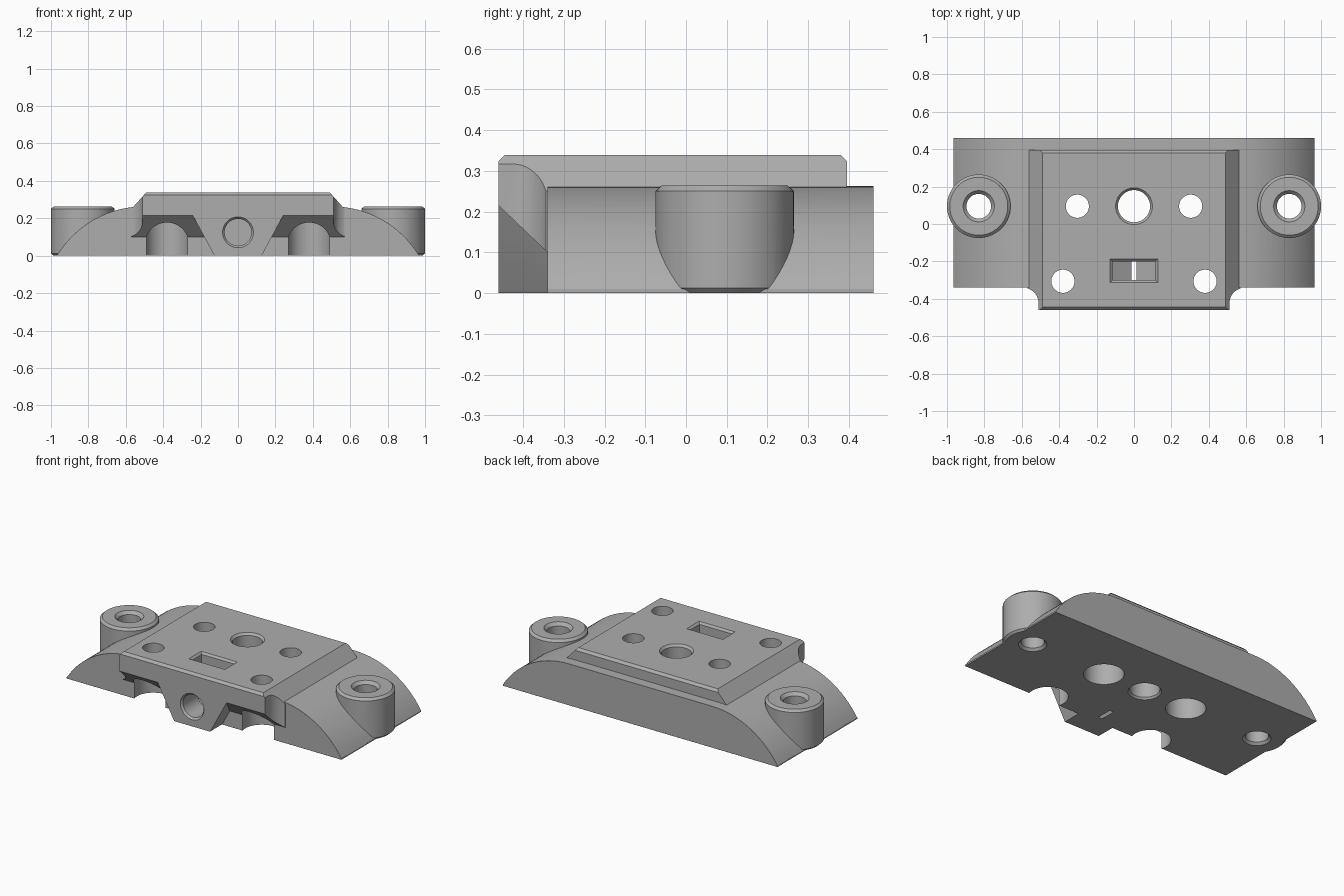
import bpy
import bmesh
from math import sin, cos, pi, radians, sqrt

if "Cube" in bpy.data.objects:
    bpy.data.objects.remove(bpy.data.objects["Cube"])

GREY = (0.42, 0.42, 0.42, 1)
grey = bpy.data.materials.new("plain grey")
grey.diffuse_color = GREY
grey.use_nodes = True
grey.node_tree.nodes["Principled BSDF"].inputs["Base Color"].default_value = GREY


def loft(name, rings):
    """Closed solid through rings with equal point counts."""
    bm = bmesh.new()
    loops = [[bm.verts.new(p) for p in ring] for ring in rings]
    n = len(loops[0])
    for a, b in zip(loops, loops[1:]):
        for i in range(n):
            j = (i + 1) % n
            bm.faces.new((a[i], a[j], b[j], b[i]))
    bm.faces.new(loops[0][::-1])
    bm.faces.new(loops[-1])
    bmesh.ops.recalc_face_normals(bm, faces=bm.faces)
    mesh = bpy.data.meshes.new(name)
    bm.to_mesh(mesh)
    bm.free()
    mesh.materials.append(grey)
    obj = bpy.data.objects.new(name, mesh)
    bpy.context.collection.objects.link(obj)
    return obj


def extrude_y(name, pts, y0, y1):
    return loft(name, [[(x, y, z) for x, z in pts] for y in (y0, y1)])


def turned(name, x, y, profile, n=56):
    """Upright turned solid from (radius, height) pairs."""
    return loft(name, [[(x + r * cos(2 * pi * i / n), y + r * sin(2 * pi * i / n), z)
                        for i in range(n)] for r, z in profile])


def apply_all(obj):
    bpy.context.view_layer.objects.active = obj
    for mod in list(obj.modifiers):
        bpy.ops.object.modifier_apply(modifier=mod.name)


def combine(obj, other, operation):
    mod = obj.modifiers.new("combine", "BOOLEAN")
    mod.operation = operation
    mod.solver = "EXACT"
    mod.object = other
    apply_all(obj)
    bpy.data.objects.remove(other)


def cut(obj, other):
    combine(obj, other, "DIFFERENCE")


def mirrored(pts):
    return pts + [(-x, z) for x, z in reversed(pts)]


# Arched body with chamfered edges
R = 0.54
arc = [(0.965, 0), (0.965, 0.01)]
start = 0.555
for i in range(17):
    a = start + (pi / 2 - start) * i / 16
    arc.append((0.505 + R * cos(a), 0.263 - R + R * sin(a)))
body = extrude_y("base_body", mirrored(arc), -0.34, 0.46)
bevel = body.modifiers.new("chamfer", "BEVEL")
bevel.width = 0.013
bevel.limit_method = "ANGLE"
bevel.angle_limit = radians(60)
apply_all(body)

# Raised plate with sloped sides and chamfered ends
C = 0.015
ends = []
for y, top in ((-0.46, 0.339 - C), (-0.46 + C, 0.339), (0.395 - C, 0.339), (0.395, 0.339 - C)):
    slope_x = 0.57 - (top - 0.25) * 0.9
    ends.append([(x, y, z) for x, z in mirrored([(0.57, 0.1), (0.57, 0.25), (slope_x, top)])])
plate = loft("raised_plate", ends)

# Sloped underside of the front overhang
under = [(-0.5, 0.253), (-0.34, 0.1), (-0.34, -0.1), (-0.5, -0.1)]
cut(plate, loft("underside_cutter", [[(x, y, z) for y, z in under] for x in (-0.8, 0.8)]))

# Concave corner where the overhang meets the body
for s in (1, -1):
    plan = [(0.8, -0.34), (0.8, -0.5), (0.51, -0.5)]
    for i in range(13):
        a = pi - pi / 2 * i / 12
        plan.append((0.595 + 0.085 * cos(a), -0.425 + 0.085 * sin(a)))
    cut(plate, loft("corner_cutter", [[(s * x, y, z) for x, y in plan] for z in (-0.1, 0.5)]))
combine(body, plate, "UNION")

# Tapered front tongue
combine(body, extrude_y("front_tongue", mirrored([(0.125, 0), (0.133, 0.012), (0.25, 0.23)]),
                        -0.46, -0.2), "UNION")

# Side bosses and their countersunk holes
for s in (1, -1):
    combine(body, turned("side_boss", s * 0.83, 0.095,
                         [(0.158, 0), (0.17, 0.012), (0.17, 0.25), (0.155, 0.264)]), "UNION")
for s in (1, -1):
    cut(body, turned("boss_hole", s * 0.83, 0.095,
                     [(0.1, -0.02), (0.066, 0.015), (0.066, 0.245), (0.1, 0.282)]))

# Central hole, and four bolt holes with wide recesses below
cut(body, turned("centre_hole", 0, 0.095,
                 [(0.11, -0.02), (0.086, 0.012), (0.086, 0.325), (0.11, 0.352)]))
for x, y in ((0.303, 0.095), (0.38, -0.306)):
    for s in (1, -1):
        cut(body, turned("bolt_hole", s * x, y,
                         [(0.115, -0.1), (0.115, 0.215), (0.062, 0.215), (0.062, 0.5)]))

# Horizontal front bore with a chamfered mouth
bore = [(0.1, -0.48), (0.072, -0.448), (0.072, -0.05)]
cut(body, loft("front_bore", [[(r * cos(pi * i / 24), y, 0.125 + r * sin(pi * i / 24))
                               for i in range(48)] for r, y in bore]))

# Nut slot with a pointed floor that just breaks the underside
H = 0.115
low = 0.125 - H / sqrt(3)
cut(body, extrude_y("nut_slot", [(0, low - H / sqrt(3)), (H, low), (H, 0.5), (-H, 0.5), (-H, low)],
                    -0.3, -0.2))
cut(body, loft("slot_chamfer", [[(sx * (H + e), -0.25 + sy * (0.05 + e), z)
                                 for sx, sy in ((1, 1), (-1, 1), (-1, -1), (1, -1))]
                                for e, z in ((0, 0.327), (0.024, 0.351))]))

# Smooth curved walls, crisp edges
body.name = "mounting_block"
bpy.ops.object.select_all(action="DESELECT")
body.select_set(True)
bpy.context.view_layer.objects.active = body
bpy.ops.object.shade_smooth_by_angle(angle=radians(25))
